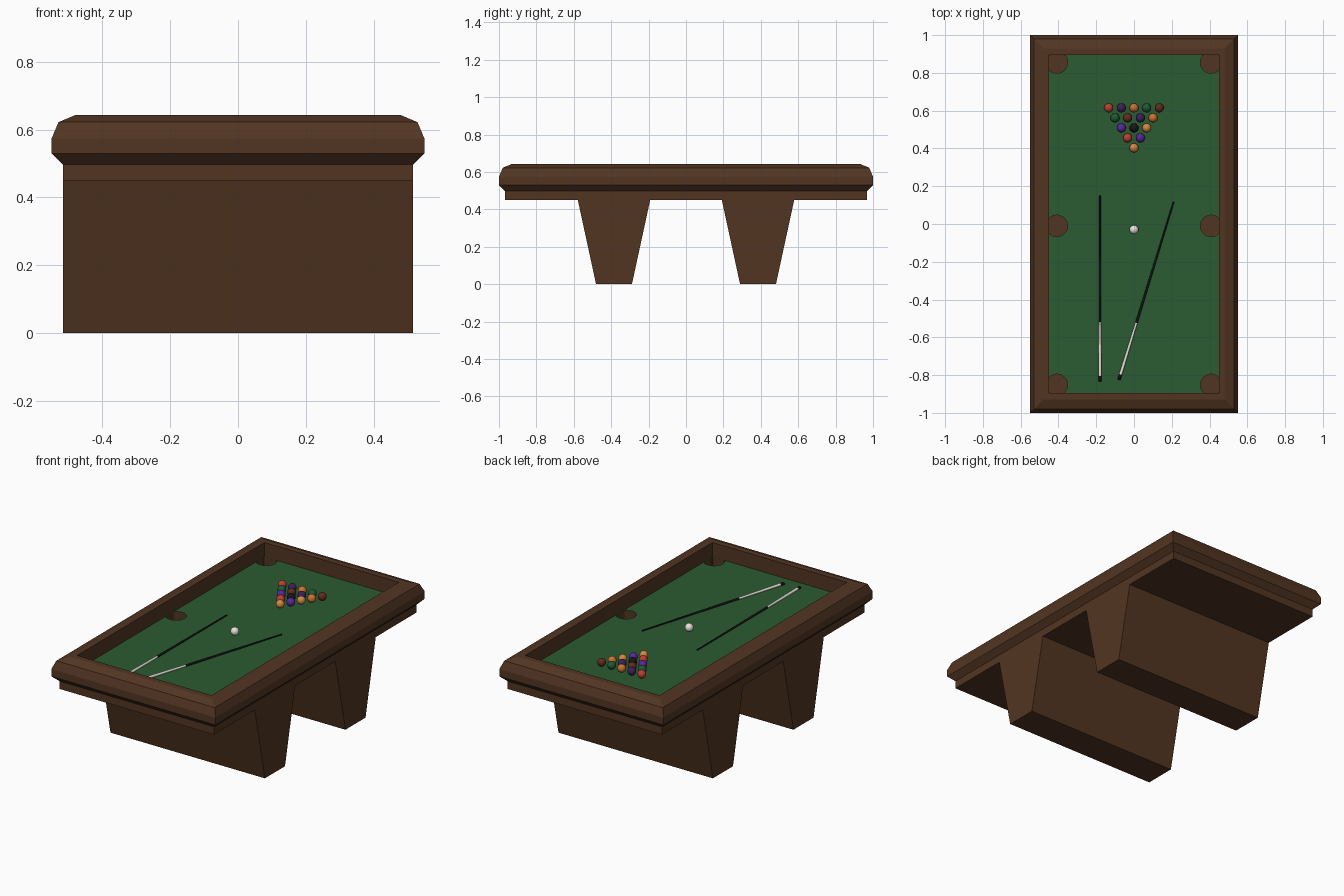
import bpy, bmesh, math
from mathutils import Vector, Matrix

if "Cube" in bpy.data.objects:
    bpy.data.objects.remove(bpy.data.objects["Cube"])


def mat(name, rgb):
    m = bpy.data.materials.new(name)
    m.diffuse_color = (*rgb, 1)
    m.use_nodes = True
    m.node_tree.nodes["Principled BSDF"].inputs["Base Color"].default_value = m.diffuse_color
    return m


wood = mat("wood", (0.085, 0.036, 0.016))
felt = mat("felt", (0.024, 0.105, 0.032))
black = mat("black", (0.008, 0.008, 0.008))
white = mat("white", (0.8, 0.77, 0.68))


def make(name, bm, *mats):
    bmesh.ops.recalc_face_normals(bm, faces=bm.faces)
    me = bpy.data.meshes.new(name)
    bm.to_mesh(me)
    bm.free()
    for m in mats:
        me.materials.append(m)
    ob = bpy.data.objects.new(name, me)
    bpy.context.collection.objects.link(ob)
    return ob


def stack(bm, rings):
    """Closed solid skinned through a list of point loops; returns side faces per band."""
    loops = [[bm.verts.new(p) for p in ring] for ring in rings]
    n = len(loops[0])
    bands = []
    for a, b in zip(loops, loops[1:]):
        bands.append([bm.faces.new((a[i], a[(i + 1) % n], b[(i + 1) % n], b[i])) for i in range(n)])
    caps = bm.faces.new(loops[0]), bm.faces.new(loops[-1])
    return bands, caps


def rect(hx, hy, z, cy=0):
    return [(-hx, cy - hy, z), (hx, cy - hy, z), (hx, cy + hy, z), (-hx, cy + hy, z)]


FELT_Z, IN_X, IN_Y = 0.556, 0.45, 0.895

# table body: apron, bevelled rail and recessed bed in one mitred profile
bm = bmesh.new()
stack(bm, [rect(*r) for r in [
    (0.517, 0.967, 0.45), (0.517, 0.967, 0.497), (0.55, 1.0, 0.53), (0.55, 1.0, 0.574),
    (0.53, 0.98, 0.622), (0.48, 0.93, 0.643), (IN_X, IN_Y, 0.643), (IN_X, IN_Y, FELT_Z - 0.003)]])
body = make("table_body", bm, wood)

# playing cloth
bm = bmesh.new()
stack(bm, [rect(IN_X, IN_Y, FELT_Z - 0.003), rect(IN_X, IN_Y, FELT_Z)])
cloth = make("cloth", bm, felt)

# pocket cutters: cylinders flattened against the rails
bm = bmesh.new()
for sx in (-1, 1):
    for cy in (-0.852, -0.01, 0.855):
        def ring(z):
            pts = []
            for i in range(32):
                a = math.tau * (i + 0.5) / 32
                x = sx * 0.408 + 0.057 * math.cos(a)
                y = cy + 0.057 * math.sin(a)
                pts.append((max(-0.449, min(0.449, x)), max(-0.894, min(0.894, y)), z))
            return pts
        stack(bm, [ring(0.462), ring(0.58)])
cutter = make("pocket_cutter", bm, wood)
cutter.hide_render = True
cutter.display_type = 'WIRE'
for ob in (body, cloth):
    mod = ob.modifiers.new("pockets", 'BOOLEAN')
    mod.operation, mod.solver, mod.object = 'DIFFERENCE', 'EXACT', cutter
# bake the cuts, then drop the cutter
dg = bpy.context.evaluated_depsgraph_get()
for ob in (body, cloth):
    baked = bpy.data.meshes.new_from_object(ob.evaluated_get(dg))
    ob.modifiers.clear()
    ob.data = baked
bpy.data.objects.remove(cutter)

# tapered full-width legs
for name, cy in (("front_leg", -0.385), ("back_leg", 0.385)):
    bm = bmesh.new()
    stack(bm, [rect(0.517, 0.096, 0, cy), rect(0.517, 0.194, 0.452, cy)])
    make(name, bm, wood)

# balls
R = 0.024


def ball(name, x, y, m):
    bm = bmesh.new()
    bmesh.ops.create_uvsphere(bm, u_segments=20, v_segments=12, radius=R,
                              matrix=Matrix.Translation((x, y, FELT_Z + R)))
    for f in bm.faces:
        f.smooth = True
    make(name, bm, m)


tones = {
    "o": mat("orange", (0.6, 0.17, 0.03)), "y": mat("amber", (0.65, 0.25, 0.06)),
    "r": mat("red", (0.5, 0.05, 0.03)), "p": mat("purple", (0.1, 0.02, 0.33)),
    "d": mat("dark_purple", (0.045, 0.015, 0.1)), "g": mat("green", (0.015, 0.1, 0.035)),
    "m": mat("maroon", (0.12, 0.025, 0.015)), "k": black}
for row, colours in enumerate(("y", "rp", "pky", "gmdo", "rdogm")):
    for i, c in enumerate(colours):
        ball(f"ball_{row}_{i}", (i - row / 2) * 0.067, 0.403 + row * 0.053, tones[c])
ball("cue_ball", 0, -0.03, white)


# cues: tapered shaft, white grip, dark rounded butt
def cue(name, butt, tip):
    d = Vector((*tip, 0)) - Vector((*butt, 0))
    side, up = Vector((-d.y, d.x, 0)).normalized(), Vector((0, 0, 1))
    bm = bmesh.new()
    rings = []
    for t, r in ((0, 0.006), (0.006, 0.009), (0.03, 0.0085), (0.32, 0.0065), (1, 0.004)):
        c = Vector((*butt, FELT_Z + 0.0005 + r)) + d * t
        rings.append([c + side * r * math.cos(math.tau * i / 12) + up * r * math.sin(math.tau * i / 12)
                      for i in range(12)])
    bands, _ = stack(bm, rings)
    for band in bands:
        for f in band:
            f.smooth = True
    for f in bands[2]:
        f.material_index = 1
    make(name, bm, black, white)


cue("left_cue", (-0.18, -0.835), (-0.18, 0.15))
cue("right_cue", (-0.08, -0.825), (0.21, 0.118))
